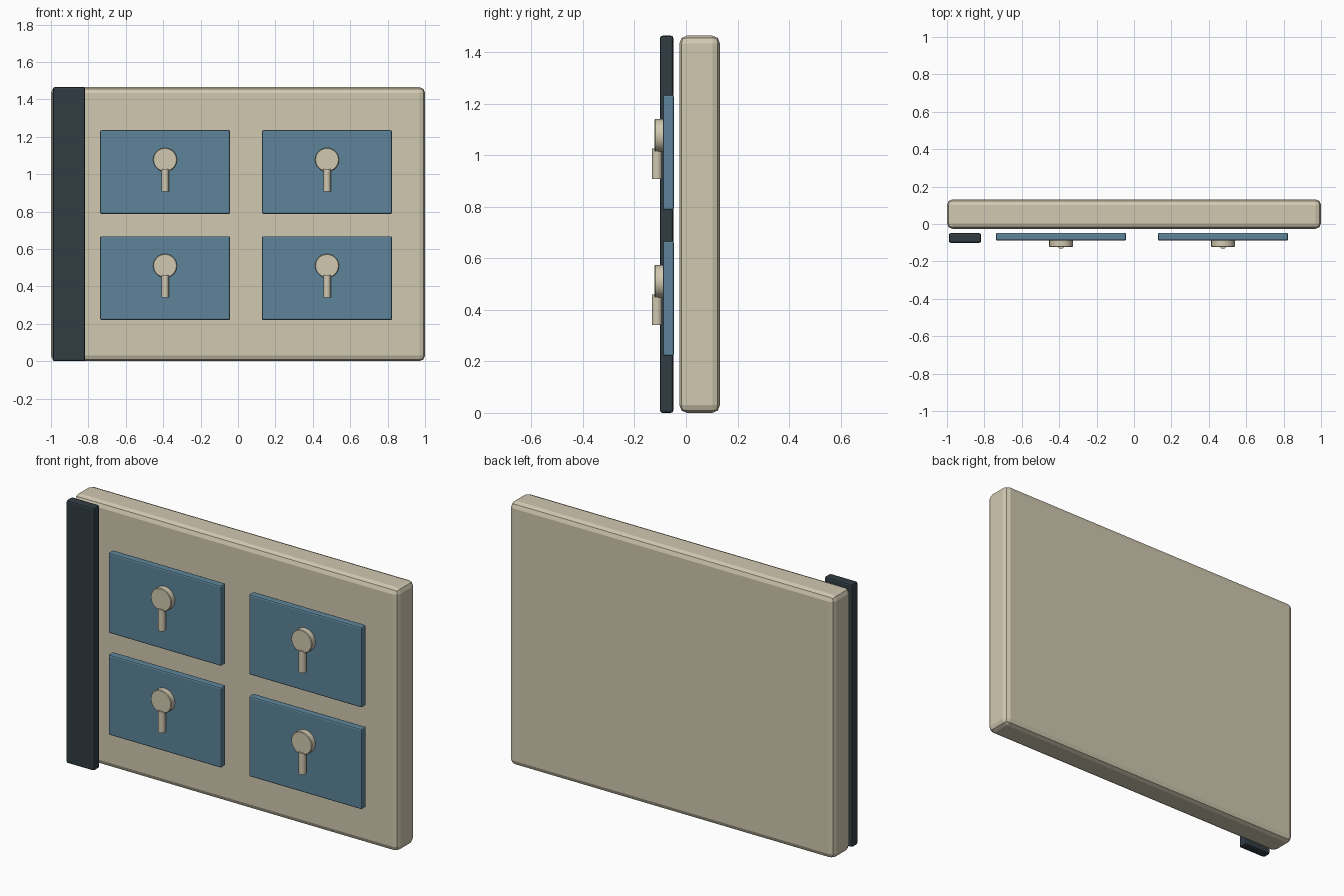
import bpy
import math

if "Cube" in bpy.data.objects:
    bpy.data.objects.remove(bpy.data.objects["Cube"])


def material(name, rgb):
    m = bpy.data.materials.new(name)
    m.diffuse_color = (*rgb, 1)
    m.use_nodes = True
    m.node_tree.nodes["Principled BSDF"].inputs["Base Color"].default_value = m.diffuse_color
    return m


cream = material("cream", (0.64, 0.58, 0.44))
blue = material("blue", (0.11, 0.23, 0.32))
dark = material("dark", (0.03, 0.045, 0.055))


def finish(name, mat, bevel=0, segments=2):
    ob = bpy.context.object
    ob.name = name
    ob.data.materials.append(mat)
    bpy.ops.object.transform_apply(location=False, rotation=True, scale=True)
    if bevel:
        mod = ob.modifiers.new("Bevel", 'BEVEL')
        mod.width = bevel
        mod.segments = segments
        mod.limit_method = 'ANGLE'
        mod.angle_limit = math.radians(40)
    return ob


def box(name, x, y, z, mat, bevel):
    spans = (x, y, z)
    bpy.ops.mesh.primitive_cube_add(size=1, location=[(a + b) / 2 for a, b in spans])
    bpy.context.object.scale = [b - a for a, b in spans]
    return finish(name, mat, bevel)


def cylinder(name, radius, depth, loc, rot, sides, mat, bevel=0):
    bpy.ops.mesh.primitive_cylinder_add(vertices=sides, radius=radius, depth=depth,
                                        location=loc, rotation=rot)
    ob = finish(name, mat, bevel, 1)
    bpy.ops.object.shade_smooth_by_angle(angle=math.radians(35))
    return ob


# Main slab and the dark edge strip
box("back_slab", (-1, 1), (-0.026, 0.132), (0, 1.465), cream, 0.03)
box("edge_strip", (-0.99, -0.817), (-0.101, -0.049), (0, 1.465), dark, 0.01)

# Four panels, each with a round knob and a hanging lever
for row, z in (("lower", 0.444), ("upper", 1.011)):
    for side, x in (("left", -0.39), ("right", 0.476)):
        tag = f"{row}_{side}"
        box("panel_" + tag, (x - 0.348, x + 0.348), (-0.089, -0.047),
            (z - 0.224, z + 0.224), blue, 0.008)
        cylinder("knob_" + tag, 0.064, 0.036, (x, -0.104, z + 0.066),
                 (math.pi / 2, 0, 0), 20, cream, 0.003)
        cylinder("lever_" + tag, 0.02, 0.119, (x, -0.113, z - 0.044),
                 (0, 0, 0), 12, cream)
